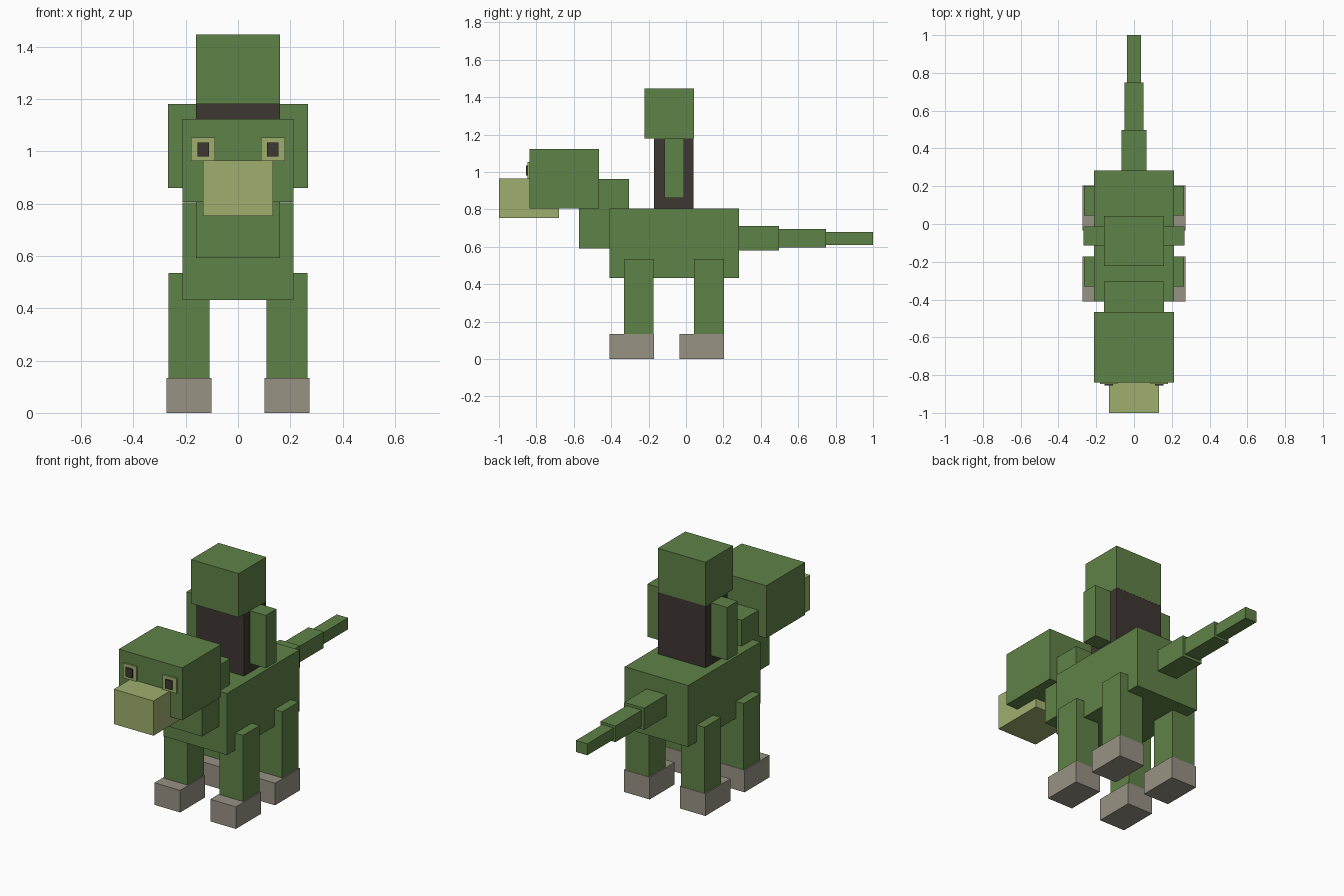
import bpy
import bmesh

if "Cube" in bpy.data.objects:
    bpy.data.objects.remove(bpy.data.objects["Cube"])


def material(name, rgb):
    """Flat material from an sRGB 0-255 colour."""
    lin = [(c / 255 / 12.92) if c < 11 else ((c / 255 + 0.055) / 1.055) ** 2.4 for c in rgb]
    m = bpy.data.materials.new(name)
    m.diffuse_color = (*lin, 1.0)
    m.use_nodes = True
    m.node_tree.nodes["Principled BSDF"].inputs["Base Color"].default_value = m.diffuse_color
    return m


green = material("moss_green", (95, 130, 71))
pale = material("pale_green", (159, 175, 110))
dark = material("dark_brown", (62, 55, 51))
grey = material("hoof_grey", (152, 146, 132))


def box(name, x, y, z, mat):
    """Box spanning the (min, max) ranges on each axis."""
    bm = bmesh.new()
    bmesh.ops.create_cube(bm, size=1)
    for v in bm.verts:
        v.co = [r[0] if c < 0 else r[1] for r, c in zip((x, y, z), v.co)]
    mesh = bpy.data.meshes.new(name)
    bm.to_mesh(mesh)
    bm.free()
    mesh.materials.append(mat)
    obj = bpy.data.objects.new(name, mesh)
    bpy.context.collection.objects.link(obj)


def centred(name, half, y, z, mat):
    box(name, (-half, half), y, z, mat)


def pair(name, x, y, z, mat):
    """Left and right copies mirrored across x = 0."""
    box(name + "_right", x, y, z, mat)
    box(name + "_left", (-x[1], -x[0]), y, z, mat)


# Body, neck, head and muzzle of the mount
centred("body", 0.213, (-0.41, 0.283), (0.432, 0.805), green)
centred("neck", 0.16, (-0.572, -0.305), (0.592, 0.962), green)
centred("head", 0.213, (-0.838, -0.466), (0.806, 1.124), green)
centred("muzzle", 0.133, (-1.0, -0.68), (0.753, 0.964), pale)

# Eyes: pale plates with dark pupils
pair("eye", (0.088, 0.18), (-0.847, -0.838), (0.962, 1.053), pale)
pair("pupil", (0.111, 0.155), (-0.856, -0.847), (0.98, 1.034), dark)

# Legs with hooves reaching forward
for label, back in (("front", -0.173), ("rear", 0.202)):
    pair(label + "_leg", (0.108, 0.266), (back - 0.158, back), (0.134, 0.535), green)
    pair(label + "_hoof", (0.101, 0.273), (back - 0.237, back + 0.002), (0, 0.134), grey)

# Tapering tail
for i, (half, y, z) in enumerate((
        (0.067, (0.283, 0.497), (0.579, 0.71)),
        (0.051, (0.497, 0.748), (0.596, 0.694)),
        (0.038, (0.748, 1.0), (0.609, 0.679)))):
    centred(f"tail_{i + 1}", half, y, z, green)

# Rider
centred("rider_torso", 0.16, (-0.171, 0.041), (0.805, 1.18), dark)
centred("rider_head", 0.16, (-0.222, 0.042), (1.18, 1.446), green)
pair("rider_arm", (0.16, 0.267), (-0.114, -0.012), (0.86, 1.18), green)
